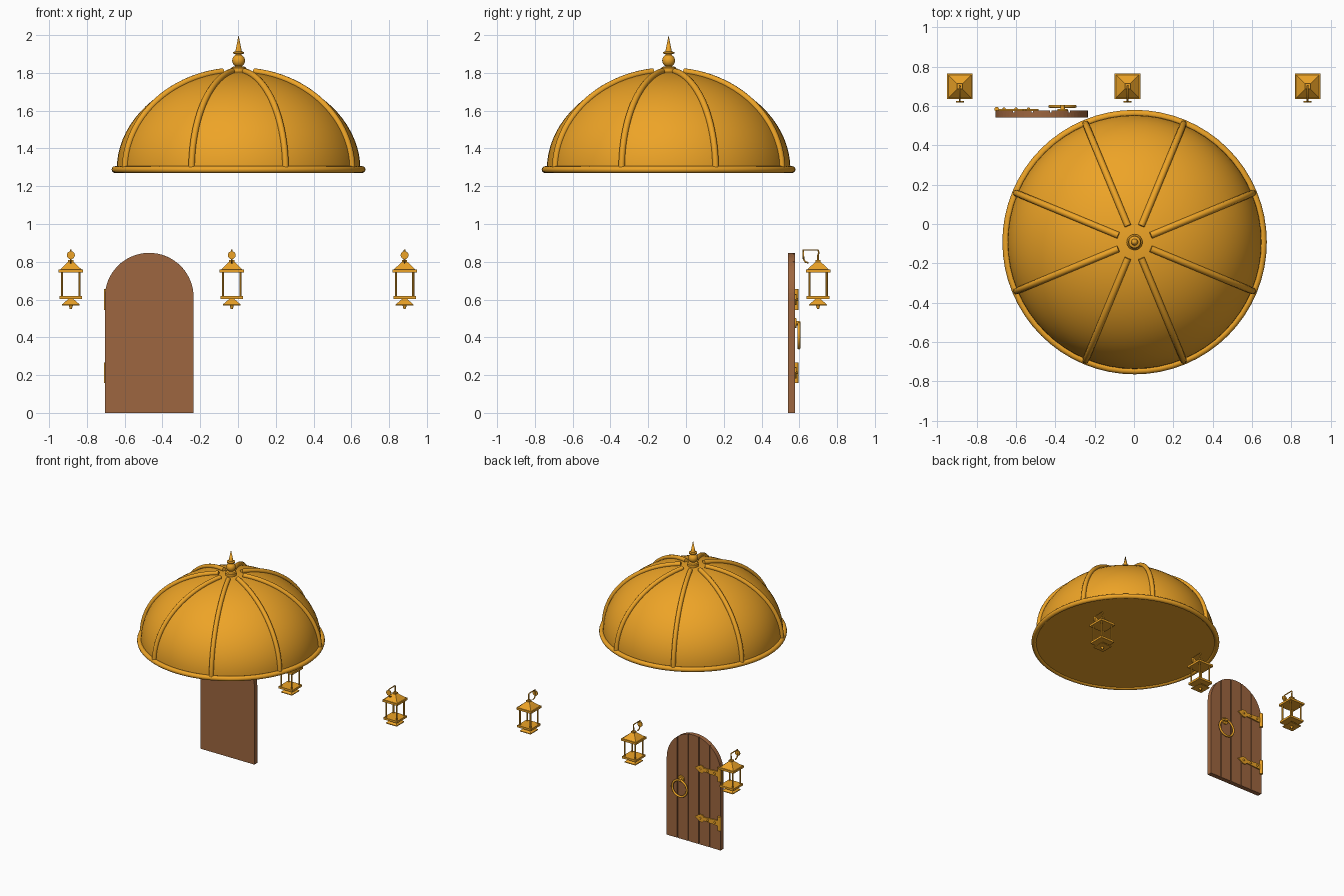
import bpy, bmesh
from math import sin, cos, pi, sqrt, radians
from mathutils import Matrix, Vector

if "Cube" in bpy.data.objects:
    bpy.data.objects.remove(bpy.data.objects["Cube"])


def material(name, rgb):
    m = bpy.data.materials.new(name)
    m.diffuse_color = (*rgb, 1)
    m.use_nodes = True
    m.node_tree.nodes["Principled BSDF"].inputs["Base Color"].default_value = m.diffuse_color
    return m


GOLD = material("gold", (0.85, 0.37, 0.02))
WOOD = material("wood", (0.34, 0.133, 0.05))
DOME = Vector((0.003, -0.092, 1.288))


def finish(name, bm, mat, loc=(0, 0, 0), smooth=True):
    bmesh.ops.recalc_face_normals(bm, faces=bm.faces)
    me = bpy.data.meshes.new(name)
    bm.to_mesh(me)
    bm.free()
    me.materials.append(mat)
    ob = bpy.data.objects.new(name, me)
    bpy.context.collection.objects.link(ob)
    ob.location = loc
    if smooth:
        bpy.ops.object.select_all(action='DESELECT')
        ob.select_set(True)
        bpy.context.view_layer.objects.active = ob
        bpy.ops.object.shade_smooth_by_angle(angle=radians(35))
    return ob


def lathe(name, profile, loc, n=48):
    bm = bmesh.new()
    vs = [bm.verts.new((r, 0, z)) for r, z in profile]
    es = [bm.edges.new(p) for p in zip(vs, vs[1:])]
    bmesh.ops.spin(bm, geom=vs + es, axis=(0, 0, 1), cent=(0, 0, 0),
                   angle=2 * pi, steps=n, use_duplicate=False)
    bmesh.ops.remove_doubles(bm, verts=bm.verts, dist=1e-4)
    return finish(name, bm, GOLD, loc)


def prism(bm, pts, y0, y1):
    # outline in x-z, extruded along y
    face = bm.faces.new([bm.verts.new((x, y0, z)) for x, z in pts])
    out = bmesh.ops.extrude_face_region(bm, geom=[face])["geom"]
    bmesh.ops.translate(bm, vec=(0, y1 - y0, 0),
                        verts=[v for v in out if isinstance(v, bmesh.types.BMVert)])


def cone(bm, z0, z1, r0, r1, n=16, at=(0, 0), turn=Matrix()):
    # square frustums (n=4) take half-widths as radii
    k = sqrt(2) if n == 4 else 1
    mat = turn @ Matrix.Translation((at[0], at[1], (z0 + z1) / 2)) @ Matrix.Rotation(pi / n, 4, 'Z')
    bmesh.ops.create_cone(bm, cap_ends=True, segments=n, radius1=r0 * k,
                          radius2=r1 * k, depth=z1 - z0, matrix=mat)


def tube(name, pts, r, loc=(0, 0, 0)):
    cu = bpy.data.curves.new(name, 'CURVE')
    cu.dimensions = '3D'
    cu.bevel_depth, cu.bevel_resolution, cu.use_fill_caps = r, 3, True
    sp = cu.splines.new('POLY')
    sp.points.add(len(pts) - 1)
    for p, c in zip(sp.points, pts):
        p.co = (*c, 1)
    cu.materials.append(GOLD)
    ob = bpy.data.objects.new(name, cu)
    bpy.context.collection.objects.link(ob)
    ob.location = loc
    return ob


def torus(name, loc, major, minor, rot=(0, 0, 0), n=64):
    bpy.ops.mesh.primitive_torus_add(location=loc, rotation=rot, major_radius=major,
                                     minor_radius=minor, major_segments=n, minor_segments=12)
    ob = bpy.context.object
    ob.name = name
    ob.data.materials.append(GOLD)
    bpy.ops.object.shade_smooth()


# Dome shell with closed underside, base ring and eight ribs
arc = [i * pi / 40 for i in range(21)]
lathe("dome", [(0, -0.008), (0.645, -0.008)] +
      [(0.645 * cos(a), 0.518 * sin(a)) for a in arc], DOME, 64)
torus("dome_base_ring", DOME, 0.654, 0.018)
for i in range(8):
    path = [(0.65 * cos(t), 0, 0.525 * sin(t)) for t in [j * 1.433 / 24 for j in range(25)]]
    tube(f"dome_rib_{i + 1}", path, 0.017, DOME).rotation_euler.z = pi / 8 + i * pi / 4

# Finial: collar, ball, disc and spike
ball = [(0.034 * cos(a), 1.865 + 0.034 * sin(a)) for a in [radians(d) for d in range(-60, 61, 15)]]
lathe("finial", [(0, 1.79), (0.04, 1.79), (0.04, 1.825), (0.034, 1.832), (0.02, 1.834)] + ball +
      [(0.016, 1.9), (0.03, 1.902), (0.03, 1.91), (0.017, 1.914), (0, 2.0)],
      (DOME.x, DOME.y, 0), 32)

# Door: arched slab with five raised planks on the back side
CX, W, SPRING = -0.47, 0.235, 0.612


def arch_z(x):
    return SPRING + sqrt(max(0, W * W - x * x))


bm = bmesh.new()
prism(bm, [(CX - W, 0), (CX + W, 0)] +
      [(CX + W * cos(i * pi / 32), SPRING + W * sin(i * pi / 32)) for i in range(33)], 0.54, 0.566)
finish("door_slab", bm, WOOD, smooth=False)
bm = bmesh.new()
for i in range(5):
    a = -W + i * 0.4 * W + (0.003 if i else 0)
    b = -W + (i + 1) * 0.4 * W - (0.003 if i < 4 else 0)
    # samples bunched at the ends keep the curved tops close to the arch
    xs = [b + (a - b) * (1 - cos(j * pi / 12)) / 2 for j in range(13)]
    prism(bm, [(CX + a, 0), (CX + b, 0)] + [(CX + x, arch_z(x)) for x in xs], 0.565, 0.576)
finish("door_planks", bm, WOOD, smooth=False)

# Strap hinges with barrel, spear tip and rivets
for tag, z in (("lower", 0.213), ("upper", 0.6)):
    bm = bmesh.new()
    half = [(-0.70, 0.022), (-0.565, 0.014), (-0.55, 0.03), (-0.525, 0.026), (-0.485, 0)]
    prism(bm, [(x, z + h) for x, h in half] +
          [(x, z - h) for x, h in reversed(half[:-1])], 0.575, 0.585)
    cone(bm, z - 0.055, z + 0.055, 0.012, 0.012, 16, (-0.698, 0.583))
    for x in (-0.66, -0.6, -0.535):
        bmesh.ops.create_uvsphere(bm, u_segments=10, v_segments=6, radius=0.008,
                                  matrix=Matrix.Translation((x, 0.585, z)))
    finish(f"hinge_{tag}", bm, GOLD)

# Ring handle on a round boss
turn = Matrix.Translation((-0.363, 0, 0.475)) @ Matrix.Rotation(-pi / 2, 4, 'X')
bm = bmesh.new()
cone(bm, 0.574, 0.584, 0.028, 0.026, 24, turn=turn)
cone(bm, 0.583, 0.605, 0.012, 0.010, 16, turn=turn)
finish("handle_boss", bm, GOLD)
torus("handle_ring", (-0.363, 0.598, 0.408), 0.064, 0.008, (pi / 2, 0, 0), 40)

# Lantern: stepped base, four posts, pyramid roof, bracket plate
bm = bmesh.new()
cone(bm, 0.551, 0.572, 0.006, 0.012)
cone(bm, 0.568, 0.574, 0.047, 0.047, 4)
cone(bm, 0.574, 0.604, 0.047, 0.012, 4)
cone(bm, 0.602, 0.618, 0.06, 0.06, 4)
for sx in (-1, 1):
    for sy in (-1, 1):
        cone(bm, 0.615, 0.745, 0.006, 0.006, 8, (sx * 0.046, sy * 0.046))
cone(bm, 0.742, 0.758, 0.065, 0.065, 4)
cone(bm, 0.758, 0.8, 0.058, 0.014, 4)
cone(bm, 0.8, 0.81, 0.014, 0.014, 4)
cone(bm, 0.81, 0.835, 0.005, 0.005, 8)
plate = Matrix.Translation((0, 0, 0.835)) @ Matrix.Rotation(-pi / 2, 4, 'X')
cone(bm, -0.082, -0.075, 0.021, 0.021, 20, turn=plate)
lantern = finish("lantern_1", bm, GOLD, (-0.885, 0.699, 0))
hook = tube("lantern_hook_1", [(0, -0.05, 0.795), (0, -0.066, 0.798), (0, -0.076, 0.812),
            (0, -0.078, 0.862), (0, 0, 0.862), (0, 0.004, 0.85), (0, 0, 0.83)],
            0.0045, lantern.location)
for i, x in ((2, -0.033), (3, 0.882)):
    for src, name in ((lantern, "lantern"), (hook, "lantern_hook")):
        ob = src.copy()
        ob.name = f"{name}_{i}"
        ob.location.x = x
        bpy.context.collection.objects.link(ob)
